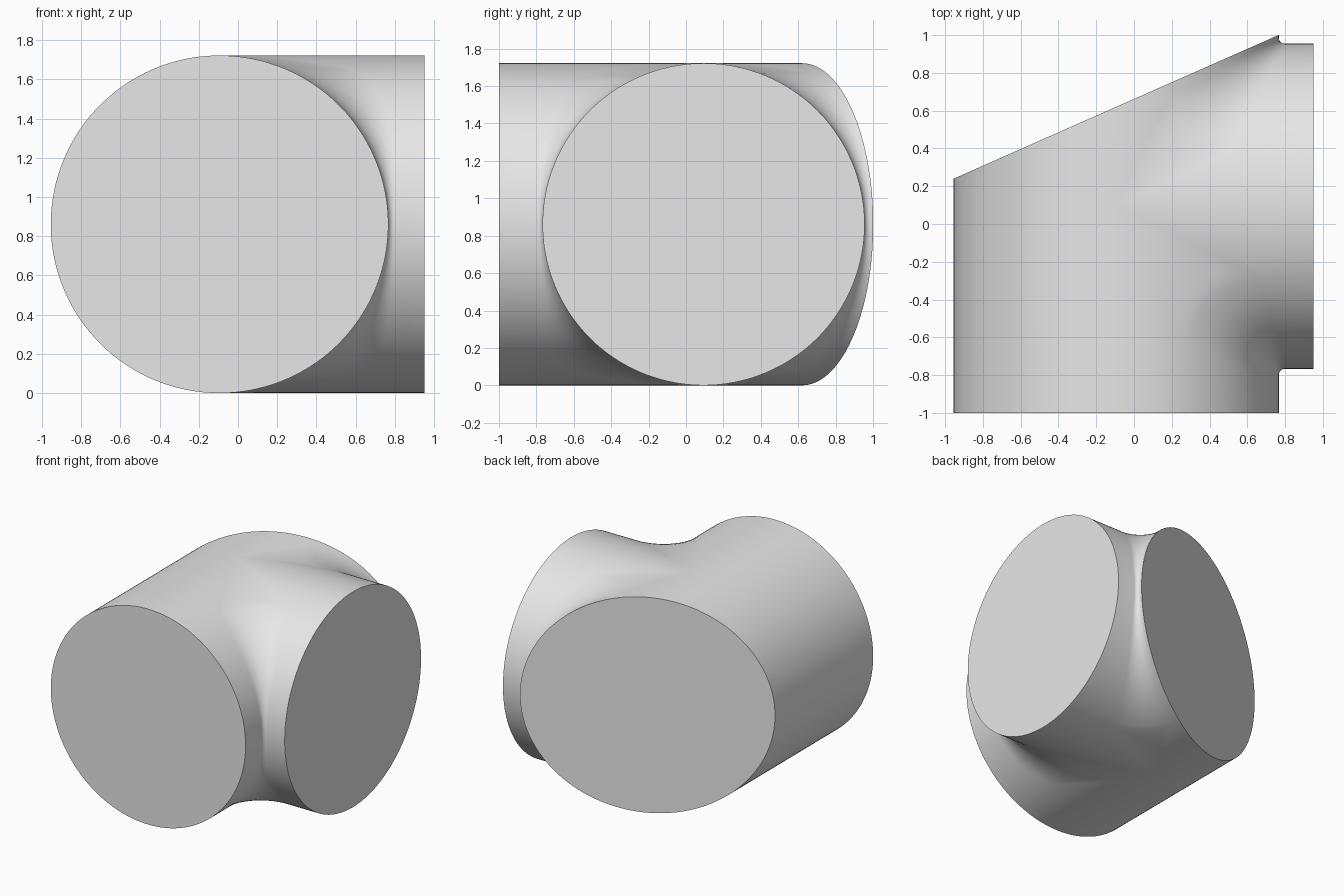
import bpy
import bmesh
from math import sin, cos, pi, radians, sqrt

cube = bpy.data.objects.get("Cube")
if cube:
    bpy.data.objects.remove(cube, do_unlink=True)

R = 0.861                  # radius shared by both pipes
AXIS_X, AXIS_Y = -0.094, 0.094
FRONT, SIDE = -1.0, 0.95   # flat ends of the main pipe and the branch
LEVELS, ARC = 96, 10


def slanted_end(x):
    """Depth of the slanted rear cut at a given x."""
    return 0.662 + 0.442 * x


def blend(cx, cy, r, start):
    """Quarter arc of a concave corner blend, counterclockwise profile order."""
    return [(cx + r * cos(start - pi / 2 * i / ARC),
             cy + r * sin(start - pi / 2 * i / ARC)) for i in range(ARC + 1)]


def section(angle):
    """Horizontal T-shaped outline of the joined pipes at one height."""
    s, c = sin(angle), R * cos(angle)
    left, right = AXIS_X - c, AXIS_X + c
    low, high = AXIS_Y - c, AXIS_Y + c
    r = min(0.03 + 0.4 * s * s, c)
    rear_r = min(r, 0.85 * (slanted_end(right) - high))
    outline = [(left, FRONT), (right, FRONT)]
    outline += blend(right + r, low - r, r, pi)
    outline += [(SIDE, low), (SIDE, high)]
    outline += blend(right + rear_r, high + rear_r, rear_r, -pi / 2)
    outline += [(right, slanted_end(right)), (left, slanted_end(left))]
    return [(x, y, R + R * s) for x, y in outline]


# Loft the outlines from the bottom to the top
bm = bmesh.new()
limit = radians(89.9)
rings = []
for i in range(LEVELS + 1):
    angle = -limit + 2 * limit * i / LEVELS
    rings.append([bm.verts.new(p) for p in section(angle)])
for lower, upper in zip(rings, rings[1:]):
    n = len(lower)
    for j in range(n):
        k = (j + 1) % n
        bm.faces.new((lower[j], lower[k], upper[k], upper[j]))
bm.faces.new(rings[0][::-1])
bm.faces.new(rings[-1])

mesh = bpy.data.meshes.new("pipe_junction")
bm.to_mesh(mesh)
bm.free()
pipe = bpy.data.objects.new("pipe_junction", mesh)
bpy.context.collection.objects.link(pipe)

# Plain grey material
grey = bpy.data.materials.new("light_grey")
grey.use_nodes = True
colour = (0.8, 0.8, 0.8, 1.0)
grey.diffuse_color = colour
grey.node_tree.nodes["Principled BSDF"].inputs["Base Color"].default_value = colour
mesh.materials.append(grey)

# Smooth pipe walls with crisp end rims
bpy.ops.object.select_all(action='DESELECT')
pipe.select_set(True)
bpy.context.view_layer.objects.active = pipe
bpy.ops.object.shade_smooth_by_angle(angle=radians(30))
